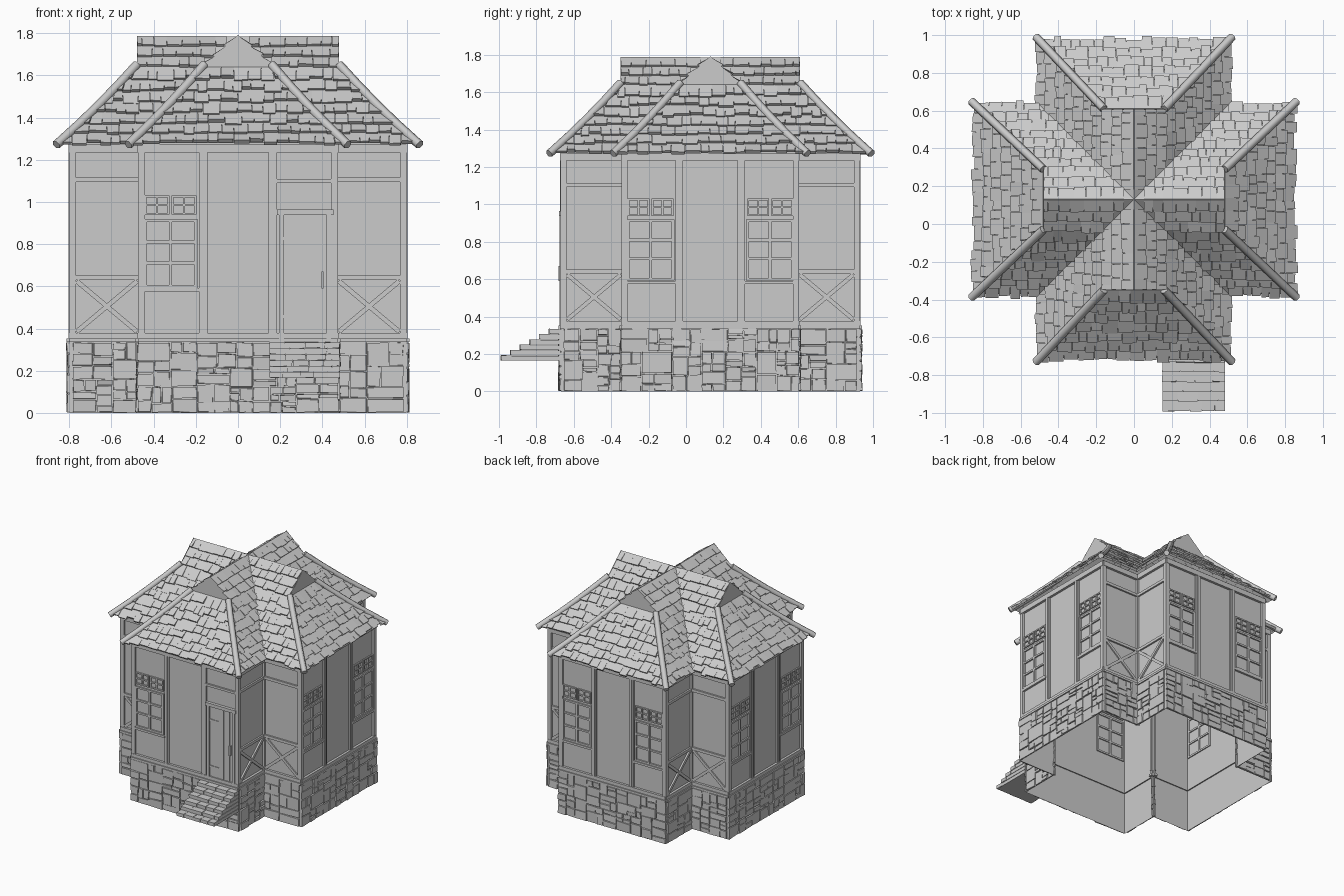
import bpy, bmesh, random
from math import pi
from mathutils import Matrix, Vector

if "Cube" in bpy.data.objects:
    bpy.data.objects.remove(bpy.data.objects["Cube"])

random.seed(4)
rnd = random.uniform
CY, L, W = 0.13, 0.785, 0.458          # plan centre, arm length, arm half width
parts = {}


def part(name):
    return parts.setdefault(name, bmesh.new())


def hexa(name, lower, upper):
    bm = part(name)
    v = [bm.verts.new(p) for p in lower + upper]
    fs = [bm.faces.new([v[i] for i in f]) for f in
          ((3, 2, 1, 0), (4, 5, 6, 7), (0, 1, 5, 4), (1, 2, 6, 5), (2, 3, 7, 6), (3, 0, 4, 7))]
    bmesh.ops.recalc_face_normals(bm, faces=fs)


def box(name, M, u0, u1, z0, z1, d0, d1, jit=0.0):
    """Box on a wall face: u along the wall, z up, d outwards."""
    q = [(u0, z0), (u1, z0), (u1, z1), (u0, z1)]
    j = lambda: rnd(-jit, jit)
    hexa(name, [M @ Vector((u, -d0, z)) for u, z in q],
         [M @ Vector((u + j(), -d1 + j(), z + j())) for u, z in q])


def bar(name, M, a, b, w, d0, d1):
    """Slanted bar between two points on a wall face."""
    a, b = Vector(a), Vector(b)
    t = (b - a).normalized()
    n = Vector((-t.y, t.x)) * w / 2
    q = [a - n, b - n, b + n, a + n]
    hexa(name, [M @ Vector((p.x, -d0, p.y)) for p in q],
         [M @ Vector((p.x, -d1, p.y)) for p in q])


def shell(name, l, w, z0, z1):
    ring = [Matrix.Rotation(k * pi / 2, 3, 'Z') @ Vector(p) + Vector((0, CY, 0))
            for k in range(4) for p in ((-w, -w, 0), (-w, -l, 0), (w, -l, 0))]
    bm = part(name)
    for i, a in enumerate(ring):
        b = ring[(i + 1) % 12]
        bm.faces.new([bm.verts.new((p.x, p.y, z)) for p, z in ((a, z0), (b, z0), (b, z1), (a, z1))])


def stones(M, u0, u1, z0, z1):
    """Random rubble: split a rectangle until the stones are small enough."""
    w, h = u1 - u0, z1 - z0
    if w > rnd(0.09, 0.2) and w > h * 0.9:
        m = u0 + w * rnd(0.35, 0.65)
        stones(M, u0, m, z0, z1)
        stones(M, m, u1, z0, z1)
    elif h > rnd(0.05, 0.13):
        m = z0 + h * rnd(0.35, 0.65)
        stones(M, u0, u1, z0, m)
        stones(M, u0, u1, m, z1)
    else:
        box("base_stones", M, u0 + .003, u1 - .003, max(z0 + .003, .004), z1 - .003, .014, rnd(.021, .027), .003)


def window(M, c):
    n = "windows"
    for u in (-.12, 0, .12):
        box(n, M, c + u - .008, c + u + .008, .60, .92, -.008, .012)
    for z in (.60, .71, .81, .912):
        box(n, M, c - .128, c + .128, z - .007, z + .007, -.008, .011)
    box(n, M, c - .14, c + .14, .575, .592, 0, .016)
    for s in (-1, 1):
        m = c + s * .064
        for u in (-.054, 0, .054):
            box(n, M, m + u - .005, m + u + .005, .94, 1.03, -.006, .011)
        for z in (.942, .985, 1.027):
            box(n, M, m - .058, m + .058, z - .005, z + .005, -.006, .010)


def beams(M, h):
    """Sill, top plate and corner posts of one wall face."""
    box("timber_frame", M, -h - .016, h + .016, .335, .352, 0, .027)
    box("timber_frame", M, -h - .012, h + .012, .352, .378, 0, .019)
    box("timber_frame", M, -h - .012, h + .012, 1.235, 1.275, 0, .019)
    for s in (-1, 1):
        box("timber_frame", M, s * h - .016, s * h + .016, .378, 1.235, 0, .016)


# roof profile: upper gable slope, then a slightly flared lower slope
def up(t):
    return .16 * t, .48, 1.785 - .145 * t


def low(t):
    return .16 + .34 * t, .48 + .36 * t, 1.64 - .36 * (t + .12 * t * (1 - t))


def shingles(lo, hi, pt, rows):
    deck = part("roof_deck")
    clamp = lambda a, t: min(max(a, lo(t)), hi(t))
    for r in range(rows):
        t0, t1 = r / rows, (r + 1) / rows
        deck.faces.new([deck.verts.new(pt(a, t)) for a, t in
                        ((lo(t0), t0), (hi(t0), t0), (hi(t1), t1), (lo(t1), t1))])
        a, end = lo(t1), hi(t1)
        while a < end - .001:
            b = a + rnd(.04, .085)
            if b > end - .02:
                b = end
            p = pt(a, t0)
            n = (pt(a + .1, t0) - p).cross(pt(a, t1) - p).normalized()
            n = -n if n.z < 0 else n
            tj = t1 + rnd(-.012, .04)
            h = rnd(.012, .022)
            q = [pt(clamp(a, t0), t0), pt(clamp(b, t0), t0),
                 pt(clamp(b - .003, t1), tj), pt(clamp(a, t1), tj)]
            hexa("roof_shingles", [v - n * .001 for v in q],
                 [q[0] + n * .003, q[1] + n * .003, q[2] + n * h, q[3] + n * (h + rnd(-.003, .003))])
            a = b


def tube(name, pts, radius):
    cu = bpy.data.curves.new(name, 'CURVE')
    cu.dimensions, cu.bevel_depth, cu.bevel_resolution, cu.use_fill_caps = '3D', radius, 1, True
    sp = cu.splines.new('POLY')
    sp.points.add(len(pts) - 1)
    for p, c in zip(sp.points, pts):
        p.co = (*c, 1)
    bpy.context.collection.objects.link(bpy.data.objects.new(name, cu))


# hollow shells of the stone base and the walls
shell("base_core", L + .014, W + .014, 0, .335)
shell("walls", L, W, .33, 1.29)

for k in range(4):                                   # arms: front, right, back, left
    A = Matrix.Translation((0, CY, 0)) @ Matrix.Rotation(k * pi / 2, 4, 'Z')
    # end wall
    F = A @ Matrix.Translation((0, -L, 0))
    beams(F, W)
    stones(F, -W - .02, W + .02, 0, .335)
    for s in (-1, 1):
        box("timber_frame", F, s * .165 - .02, s * .165 + .02, .378, 1.235, 0, .012)
        box("timber_frame", F, s * .165 - .008, s * .165 + .008, .378, 1.235, 0, .018)
    window(F, -.32)
    if k:
        window(F, .32)
    else:                                            # door with frame, hinges and handle
        box("timber_frame", F, .165, W, 1.09, 1.108, 0, .014)
        box("door", F, .215, .42, .335, .94, 0, .008)
        for u in (.195, .42):
            box("door_frame", F, u, u + .022, .335, .94, 0, .02)
        box("door_frame", F, .185, .452, .938, .964, 0, .024)
        for u in (.266, .318, .37):
            box("door", F, u - .022, u + .022, .34, .935, .008, .011)
        box("door_handle", F, .395, .405, .59, .67, .008, .026)
        for z in (.45, .82):
            box("door_hinges", F, .217, .30, z, z + .015, .008, .015)
    # the two return walls with cross braces
    for s in (-1, 1):
        S = A @ Matrix.Translation((s * W, -(L + W) / 2, 0)) @ Matrix.Rotation(s * pi / 2, 4, 'Z')
        h = (L - W) / 2
        beams(S, h)
        stones(S, -h, h + .0, 0, .335)
        for z in (.64, 1.105):
            box("timber_frame", S, -h, h, z - .011, z + .011, 0, .013)
        for e in (-1, 1):
            bar("cross_braces", S, (-h + .02, .505 - e * .12), (h - .02, .505 + e * .12), .022, 0, .011 + e * .002)
        # roof side slopes, running from valley to gable or hip
        shingles(lambda t: up(t)[0], lambda t: .48,
                 lambda a, t: A @ Vector((s * up(t)[0], -a, up(t)[2])), 3)
        shingles(lambda t: low(t)[0], lambda t: low(t)[1],
                 lambda a, t: A @ Vector((s * low(t)[0], -a, low(t)[2])), 7)
        tube("hip_rafter", [A @ Vector((s * low(t)[0], -low(t)[1], low(t)[2] + .01))
                            for t in (0, .25, .5, .75, 1, 1.06)], .022)
    # hipped end slope and small gable above it
    shingles(lambda t: -low(t)[0], lambda t: low(t)[0],
             lambda a, t: A @ Vector((a, -low(t)[1], low(t)[2])), 7)
    g = part("gables")
    g.faces.new([g.verts.new(A @ Vector(p)) for p in
                 ((-.17, -.484, 1.64), (.17, -.484, 1.64), (0, -.484, 1.792))])

# floating front steps, each course laid from bricks
n, run, rise = 6, .31 / 6, .17 / 6
Y = Matrix.Translation((0, -.68, 0))
for i in range(n):
    z = .165 + i * rise
    depth = .31 - i * run
    box("stair_core", Y, .155, .48, z, z + rise - .003, -.01, depth - .006)
    u = .15
    while u < .484:
        e = u + rnd(.06, .11)
        e = .485 if e > .45 else e
        box("stair_bricks", Y, u, e - .003, z + .002, z + rise, depth - run - .005, depth + rnd(-.002, .003), .001)
        u = e + (.01 if e >= .485 else 0)

for name, bm in parts.items():
    me = bpy.data.meshes.new(name)
    bm.to_mesh(me)
    bm.free()
    bpy.context.collection.objects.link(bpy.data.objects.new(name, me))
